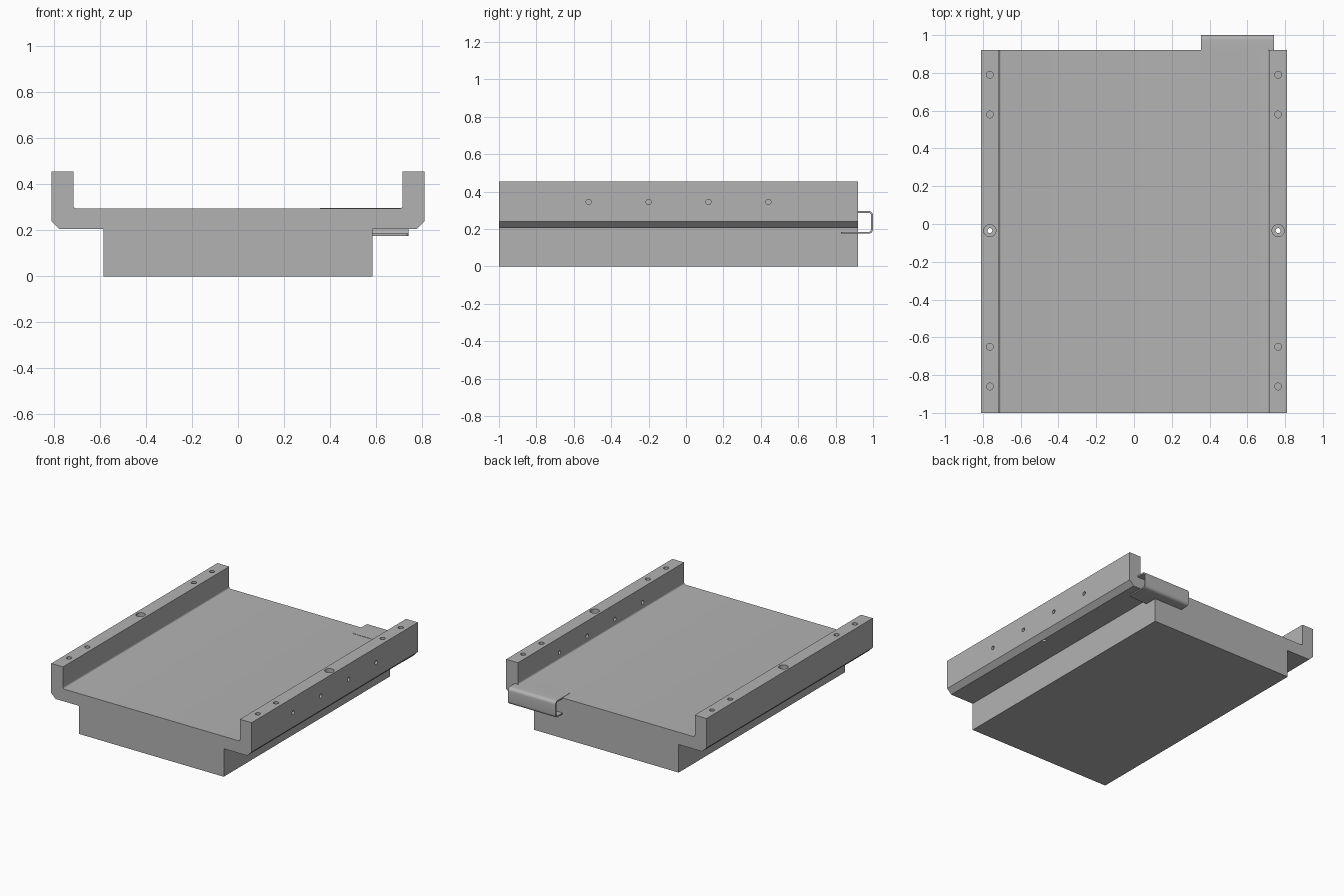
import bpy
import bmesh
from math import pi, cos, sin
from mathutils import Matrix, Vector

default = bpy.data.objects.get("Cube")
if default:
    bpy.data.objects.remove(default, do_unlink=True)

grey = bpy.data.materials.new("machined grey")
grey.use_nodes = True
colour = (0.45, 0.45, 0.45, 1)
grey.diffuse_color = colour
grey.node_tree.nodes["Principled BSDF"].inputs["Base Color"].default_value = colour


def make_object(name, bm):
    bmesh.ops.recalc_face_normals(bm, faces=bm.faces)
    mesh = bpy.data.meshes.new(name)
    bm.to_mesh(mesh)
    bm.free()
    mesh.materials.append(grey)
    obj = bpy.data.objects.new(name, mesh)
    bpy.context.collection.objects.link(obj)
    return obj


def extrude(name, points, direction):
    """Solid made by sweeping a closed outline along a vector."""
    bm = bmesh.new()
    face = bm.faces.new([bm.verts.new(p) for p in points])
    swept = bmesh.ops.extrude_face_region(bm, geom=[face])["geom"]
    verts = [v for v in swept if isinstance(v, bmesh.types.BMVert)]
    bmesh.ops.translate(bm, verts=verts, vec=Vector(direction))
    return make_object(name, bm)


def arc(cx, cy, r, start, end, steps=6):
    return [(cx + r * cos(start + (end - start) * i / steps),
             cy + r * sin(start + (end - start) * i / steps)) for i in range(steps + 1)]


def add_cylinder(bm, centre, radius, depth, axis="Z"):
    turn = Matrix.Rotation(pi / 2, 4, "Y") if axis == "X" else Matrix()
    bmesh.ops.create_cone(bm, cap_ends=True, segments=32, radius1=radius, radius2=radius,
                          depth=depth, matrix=Matrix.Translation(centre) @ turn)


def cut(target, bm):
    cutter = make_object("hole_cutter", bm)
    cutter.hide_render = True
    mod = target.modifiers.new("holes", "BOOLEAN")
    mod.operation = "DIFFERENCE"
    mod.solver = "EXACT"
    mod.object = cutter
    bpy.context.view_layer.objects.active = target
    bpy.ops.object.modifier_apply(modifier=mod.name)
    bpy.data.objects.remove(cutter, do_unlink=True)


def smooth(obj):
    bpy.ops.object.select_all(action="DESELECT")
    obj.select_set(True)
    bpy.context.view_layer.objects.active = obj
    bpy.ops.object.shade_smooth_by_angle(angle=pi / 6)


# Channel body: half section mirrored, swept front to back
FRONT, BACK, FLOOR, TOP, SHELF = -1.0, 0.92, 0.295, 0.455, 0.205
half = [(0.585, 0), (0.585, SHELF), (0.775, SHELF), (0.81, 0.24), (0.81, TOP), (0.715, TOP)]
half += arc(0.703, FLOOR + 0.012, 0.012, 0, -pi / 2)
section = half + [(-x, z) for x, z in reversed(half)]
body = extrude("channel_body", [(x, FRONT, z) for x, z in section], (0, BACK - FRONT, 0))

# Blind screw holes, counterbores and side holes
RAIL = 0.763
holes = bmesh.new()
for x in (-RAIL, RAIL):
    for y in (0.79, 0.58, -0.65, -0.86):
        add_cylinder(holes, (x, y, TOP), 0.018, 0.2)
    add_cylinder(holes, (x, -0.035, TOP), 0.032, 0.16)
for i in range(4):
    add_cylinder(holes, (RAIL, -0.52 + 0.32 * i, 0.345), 0.014, 0.16, "X")
cut(body, holes)

# Through bores under the counterbores
bores = bmesh.new()
for x in (-RAIL, RAIL):
    add_cylinder(bores, (x, -0.035, 0.3), 0.013, 0.26)
cut(body, bores)
smooth(body)

# Bent sheet clip wrapped round the back edge
LEFT, RIGHT, THICK, R = 0.355, 0.74, 0.01, 0.024
z_low, z_high = 0.175, 0.297


def bend(inset):
    r = R - inset
    return ([(BACK, z_low + inset)] + arc(1 - R, z_low + R, r, -pi / 2, 0)
            + arc(1 - R, z_high - R, r, 0, pi / 2) + [(BACK, z_high - inset)])


outline = bend(0) + bend(THICK)[::-1]
clip = extrude("clip_bend", [(LEFT, y, z) for y, z in outline], (RIGHT - LEFT, 0, 0))
smooth(clip)


def tab(name, x0, x1, y0, z):
    """Flat tab with rounded free corners."""
    r = 0.018
    pts = ([(x0, BACK)] + arc(x0 + r, y0 + r, r, pi, 1.5 * pi)
           + arc(x1 - r, y0 + r, r, 1.5 * pi, 2 * pi) + [(x1, BACK)])
    smooth(extrude(name, [(x, y, z) for x, y in pts], (0, 0, THICK)))


tab("clip_upper_tab", LEFT, 0.61, 0.81, z_high - THICK)
tab("clip_lower_tab", 0.57, RIGHT, 0.83, z_low)
